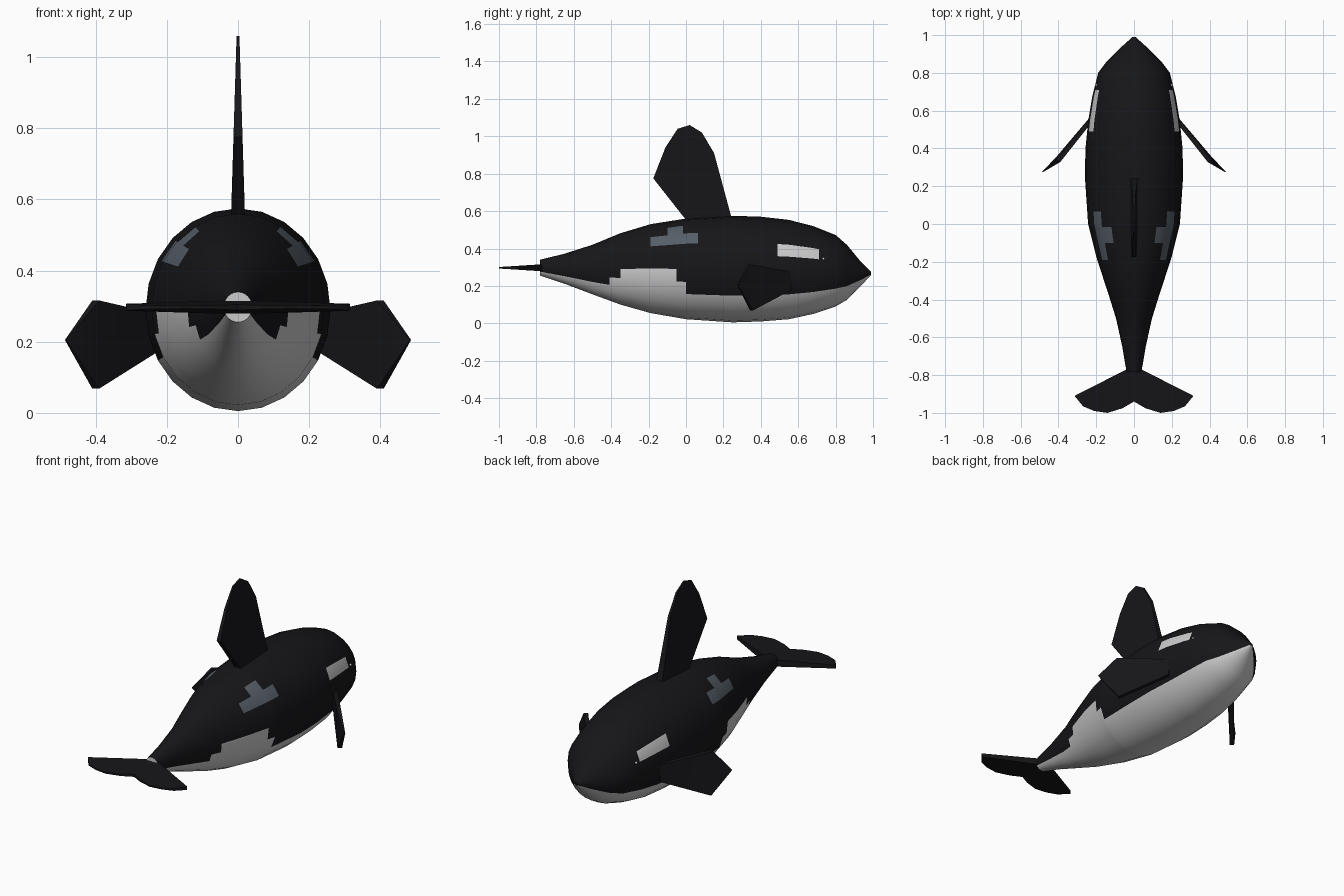
import bpy, bmesh, math
from mathutils import Vector

if "Cube" in bpy.data.objects:
    bpy.data.objects.remove(bpy.data.objects["Cube"])


def material(name, rgb):
    m = bpy.data.materials.new(name)
    m.diffuse_color = (*rgb, 1)
    m.use_nodes = True
    m.node_tree.nodes["Principled BSDF"].inputs["Base Color"].default_value = m.diffuse_color
    return m


BLACK = material("black", (0.008, 0.008, 0.010))
WHITE = material("white", (0.75, 0.75, 0.72))
GREY = material("slate_grey", (0.09, 0.11, 0.135))


def finish(name, bm, mats, angle):
    bmesh.ops.recalc_face_normals(bm, faces=bm.faces[:])
    me = bpy.data.meshes.new(name)
    bm.to_mesh(me)
    bm.free()
    ob = bpy.data.objects.new(name, me)
    bpy.context.collection.objects.link(ob)
    for m in mats:
        me.materials.append(m)
    bpy.ops.object.select_all(action='DESELECT')
    ob.select_set(True)
    bpy.context.view_layer.objects.active = ob
    bpy.ops.object.shade_smooth_by_angle(angle=math.radians(angle))
    return ob


# Body profile: y, top z, bottom z, half width
PROFILE = [(-.78, .34, .255, .04), (-.65, .372, .212, .062), (-.5, .42, .155, .095),
           (-.35, .482, .10, .142), (-.19, .53, .055, .195), (0, .56, .022, .243),
           (.25, .575, .005, .26), (.4, .57, .01, .257), (.55, .553, .022, .242),
           (.68, .52, .05, .22), (.8, .472, .09, .19), (.86, .42, .125, .145),
           (.93, .335, .195, .075), (.99, .275, .258, .008)]


def section(y):
    for a, b in zip(PROFILE, PROFILE[1:]):
        if y <= b[0]:
            t = (y - a[0]) / (b[0] - a[0])
            return [p + (q - p) * t for p, q in zip(a, b)]


# Marking boxes: y range, angle range above the horizontal, material slot
MARKS = [(-.8, 1, -90, -30, 1), (-.05, 0, -30, -15, 1), (-.35, -.05, -30, 0, 1),
         (-.41, -.35, -30, -15, 1), (.49, .71, 15, 30, 1),
         (-.19, .065, 30, 45, 2), (-.1, -.015, 45, 60, 2)]


def slot(y, ang):
    for y0, y1, a0, a1, s in MARKS:
        if y0 < y < y1 and a0 < ang < a1:
            return s
    return 0


# Body: rings of 24 sides, faces painted by the markings
SIDES = 24
stations = sorted({p[0] for p in PROFILE} | {v for m in MARKS[1:] for v in m[:2]})
bm = bmesh.new()
rings = []
for y in stations:
    _, top, bot, hw = section(y)
    rings.append([bm.verts.new((hw * math.cos(a), y, (top + bot) / 2 + (top - bot) / 2 * math.sin(a)))
                  for a in (math.tau * i / SIDES for i in range(SIDES))])
for k, (r, s) in enumerate(zip(rings, rings[1:])):
    for i in range(SIDES):
        j = (i + 1) % SIDES
        f = bm.faces.new((r[i], r[j], s[j], s[i]))
        mid = math.tau * (i + .5) / SIDES
        f.material_index = slot((stations[k] + stations[k + 1]) / 2, math.degrees(math.asin(math.sin(mid))))
bm.faces.new(rings[0]).material_index = 1
bm.faces.new(rings[-1])
finish("body", bm, [BLACK, WHITE, GREY], 40)


# Fins: an outline given thickness by a per-point offset
def plate(name, pts, offset):
    bm = bmesh.new()
    a = [bm.verts.new(Vector(p) + offset(p)) for p in pts]
    b = [bm.verts.new(Vector(p) - offset(p)) for p in pts]
    bm.faces.new(a)
    bm.faces.new(b[::-1])
    n = len(pts)
    for i in range(n):
        bm.faces.new((a[i], b[i], b[(i + 1) % n], a[(i + 1) % n]))
    bmesh.ops.triangulate(bm, faces=[f for f in bm.faces if len(f.verts) > 4])
    return finish(name, bm, [BLACK], 30)


# Dorsal fin, thinning toward the tip
dorsal = [(.25, .54), (.15, .91), (.085, 1.02), (.02, 1.06), (-.045, 1.04),
          (-.11, .94), (-.175, .775), (.01, .54)]
plate("dorsal_fin", [(0, y, z) for y, z in dorsal],
      lambda p: Vector((.02 - .016 * (p[2] - .54) / .52, 0, 0)))

# Tail flukes, thinning toward the trailing edge
half = [(.03, -.765), (.315, -.91), (.27, -.965), (.21, -.99), (.14, -1.0), (.06, -.975)]
for side, sx in (("right", 1), ("left", -1)):
    plate("tail_fluke_" + side, [(sx * x, y, .297) for x, y in [(0, -.75)] + half + [(0, -.94)]],
          lambda p: Vector((0, 0, .019 - .015 * (-.765 - p[1]) / .235)))

    # Pectoral fin, swept back from the flank
    plate("pectoral_fin_" + side,
          [(sx * x, y, z) for x, y, z in [(.222, .56, .275), (.40, .335, .316), (.485, .275, .205),
                                          (.40, .35, .068), (.222, .56, .18)]],
          lambda p: Vector((sx * .8, .6, 0)) * (.012 if abs(p[0]) < .45 else .002))

    # Eye
    bm = bmesh.new()
    bmesh.ops.create_uvsphere(bm, u_segments=10, v_segments=6, radius=.007)
    eye = finish("eye_" + side, bm, [WHITE], 60)
    eye.location = (sx * .199, .735, .345)
